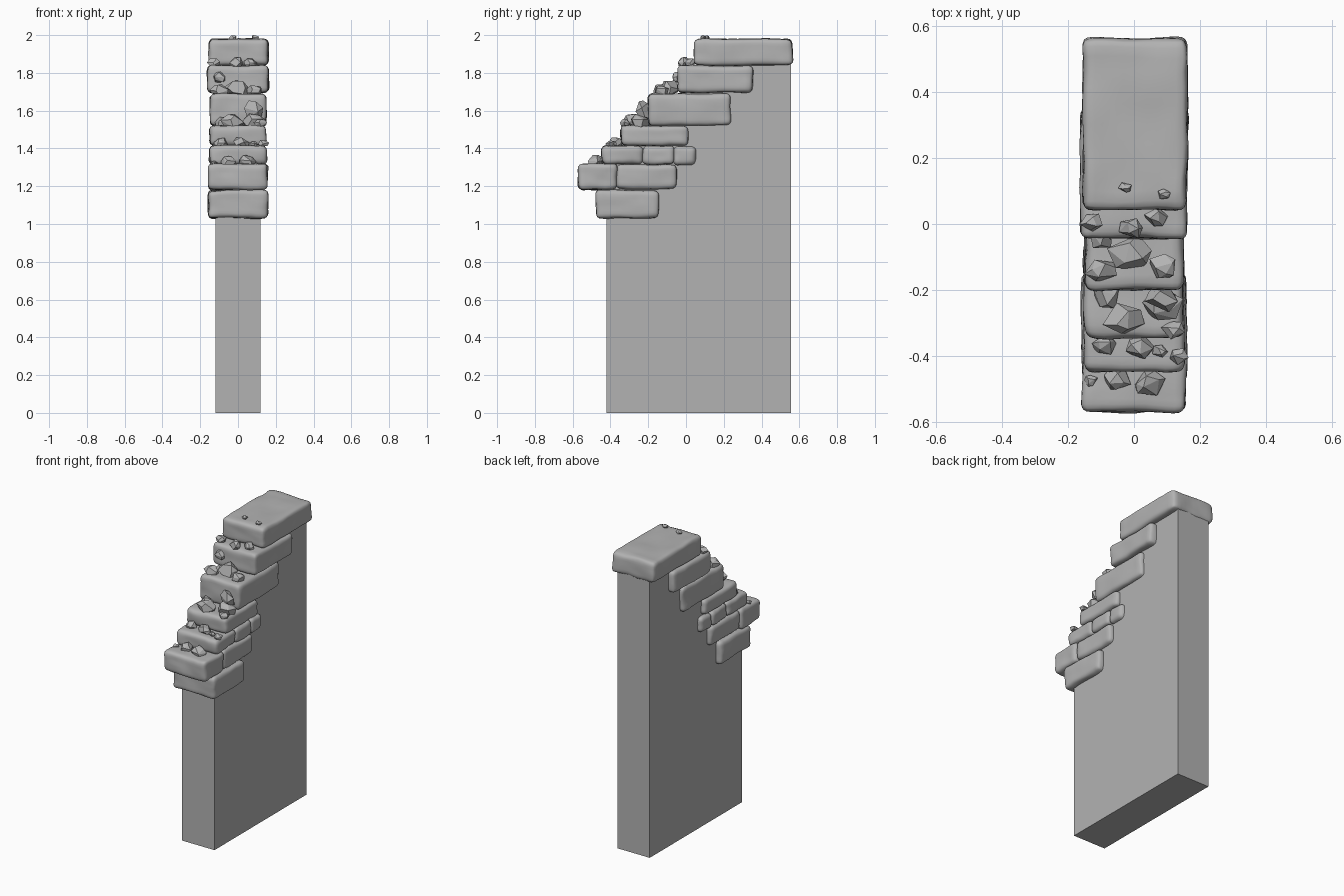
import bpy, bmesh, math, random
from mathutils import Vector, noise

random.seed(7)
default = bpy.data.objects.get("Cube")
if default:
    bpy.data.objects.remove(default, do_unlink=True)

GREY = (0.45, 0.45, 0.45, 1)
stone = bpy.data.materials.new("stone grey")
stone.use_nodes = True
stone.diffuse_color = GREY
stone.node_tree.nodes["Principled BSDF"].inputs["Base Color"].default_value = GREY


def add_object(name, bm, smooth=False):
    bmesh.ops.recalc_face_normals(bm, faces=bm.faces)
    mesh = bpy.data.meshes.new(name)
    bm.to_mesh(mesh)
    bm.free()
    mesh.materials.append(stone)
    for face in mesh.polygons:
        face.use_smooth = smooth
    obj = bpy.data.objects.new(name, mesh)
    bpy.context.collection.objects.link(obj)
    return obj


def brick(name, y0, y1, z0, z1, half_width=0.158, shift=0.0):
    """Worn block: a fine box with rounded edges and gentle surface waves."""
    bm = bmesh.new()
    bmesh.ops.create_cube(bm, size=2)
    bmesh.ops.subdivide_edges(bm, edges=bm.edges[:], cuts=13, use_grid_fill=True)
    half = Vector((half_width, (y1 - y0) / 2, (z1 - z0) / 2))
    centre = Vector((shift, (y0 + y1) / 2, (z0 + z1) / 2))
    radius = 0.027
    for v in bm.verts:
        # crowd the rings toward the edges, then round the corners
        p = Vector([math.sin(c * math.pi / 2) * h for c, h in zip(v.co, half)])
        core = Vector([max(-h + radius, min(h - radius, c)) for c, h in zip(p, half)])
        p = core + (p - core).normalized() * radius + centre
        p += noise.noise_vector(p * 9) * 0.007
        p += noise.noise_vector(p * 24) * 0.0025
        v.co = p
    return add_object(name, bm, smooth=True)


def rubble(name, x, y, z, size, flat=0.7):
    """Angular chip: convex hull of a few scattered points."""
    bm = bmesh.new()
    turn = random.uniform(0, math.tau)
    for ring, radius, height in ((5, 0.9, -0.55), (5, 1.05, 0.1), (3, 0.6, 0.8)):
        for i in range(ring):
            a = turn + (i + random.uniform(-0.3, 0.3)) * math.tau / ring
            r = radius * random.uniform(0.8, 1.1)
            bm.verts.new((x + size * r * math.cos(a),
                          y + size * r * 0.8 * math.sin(a),
                          z + size * flat * (height + random.uniform(-0.2, 0.2))))
    hull = bmesh.ops.convex_hull(bm, input=bm.verts[:])
    spare = {g for g in hull["geom_interior"] + hull["geom_unused"]
             if isinstance(g, bmesh.types.BMVert)}
    bmesh.ops.delete(bm, geom=list(spare), context="VERTS")
    bmesh.ops.dissolve_limit(bm, angle_limit=0.3, verts=bm.verts[:], edges=bm.edges[:])
    return add_object(name, bm)


# Plain wall core, its broken end stepping up inside the bricks
profile = [(-0.42, 0), (0.555, 0), (0.555, 1.9), (0.1, 1.9), (0.1, 1.77),
           (0.0, 1.77), (0.0, 1.62), (-0.15, 1.62), (-0.15, 1.47), (-0.3, 1.47),
           (-0.3, 1.37), (-0.39, 1.37), (-0.39, 1.25), (-0.42, 1.25)]
bm = bmesh.new()
side = bm.faces.new([bm.verts.new((-0.12, y, z)) for y, z in profile])
extruded = bmesh.ops.extrude_face_region(bm, geom=[side])["geom"]
bmesh.ops.translate(bm, vec=(0.24, 0, 0),
                    verts=[g for g in extruded if isinstance(g, bmesh.types.BMVert)])
add_object("wall_core", bm)

# Brick courses from the bottom to the cap
brick("course_1_brick", -0.475, -0.145, 1.03, 1.18)
brick("course_2_front_brick", -0.57, -0.365, 1.18, 1.32)
brick("course_2_rear_brick", -0.37, -0.05, 1.185, 1.315, 0.15)
brick("course_3_front_brick", -0.447, -0.228, 1.315, 1.415, 0.15)
brick("course_3_middle_brick", -0.232, -0.065, 1.315, 1.415, 0.152)
brick("course_3_rear_brick", -0.07, 0.052, 1.31, 1.412, 0.147)
brick("course_4_brick", -0.345, 0.01, 1.415, 1.52, 0.15)
brick("course_5_brick", -0.2, 0.237, 1.52, 1.69, 0.148)
brick("course_6_brick", -0.045, 0.355, 1.695, 1.84, 0.163)
brick("cap_brick", 0.042, 0.562, 1.84, 1.98, 0.157, 0.003)

# Loose chips lying on each step: x, y, size
steps = {
    "cap": (1.98, [(-0.025, 0.11, 0.02), (0.09, 0.09, 0.02)]),
    "course_6": (1.84, [(-0.13, 0.005, 0.036), (-0.01, -0.01, 0.042), (0.07, 0.02, 0.036)]),
    "course_5": (1.69, [(-0.1, -0.14, 0.05), (-0.01, -0.09, 0.07), (0.09, -0.13, 0.05)]),
    "course_4": (1.52, [(-0.03, -0.29, 0.06), (0.085, -0.245, 0.068),
                        (-0.08, -0.22, 0.05), (0.12, -0.32, 0.035)]),
    "course_3": (1.415, [(-0.09, -0.365, 0.04), (0.02, -0.37, 0.045),
                         (0.08, -0.385, 0.025), (0.135, -0.4, 0.03)]),
    "course_2": (1.315, [(-0.13, -0.475, 0.022), (-0.05, -0.47, 0.045),
                         (0.05, -0.48, 0.05)]),
}
for step, (top, chips) in steps.items():
    for n, (x, y, size) in enumerate(chips, 1):
        rubble(f"{step}_chip_{n}", x, y, top + size * 0.35, size)

# Taller shards leaning against the fifth and sixth courses
rubble("leaning_shard_right", 0.085, -0.225, 1.6, 0.05, 1.1)
rubble("leaning_shard_left", -0.1, -0.045, 1.775, 0.038, 1.0)
